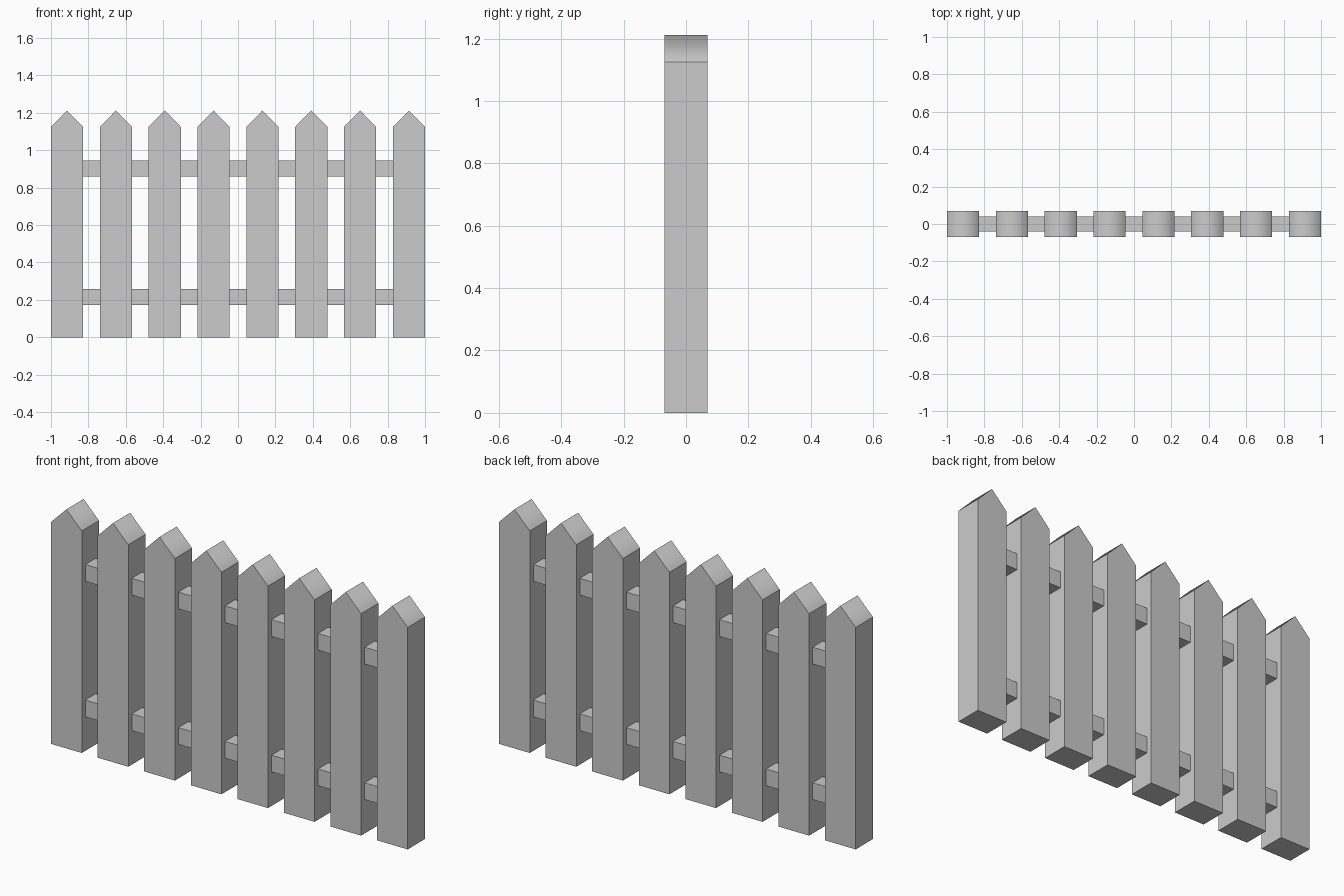
import bpy
import bmesh

if "Cube" in bpy.data.objects:
    bpy.data.objects.remove(bpy.data.objects["Cube"])

COUNT = 8
HALF_W, HALF_D = 0.086, 0.069
SHOULDER, PEAK = 1.125, 1.212


def add_object(name, bm, location):
    bmesh.ops.recalc_face_normals(bm, faces=bm.faces)
    mesh = bpy.data.meshes.new(name)
    bm.to_mesh(mesh)
    bm.free()
    obj = bpy.data.objects.new(name, mesh)
    obj.location = location
    bpy.context.collection.objects.link(obj)
    return obj


def picket(name, x):
    profile = [(-HALF_W, 0), (HALF_W, 0), (HALF_W, SHOULDER),
               (0, PEAK), (-HALF_W, SHOULDER)]
    bm = bmesh.new()
    front = bm.faces.new([bm.verts.new((px, -HALF_D, pz)) for px, pz in profile])
    ext = bmesh.ops.extrude_face_region(bm, geom=[front], use_keep_orig=True)
    moved = [g for g in ext["geom"] if isinstance(g, bmesh.types.BMVert)]
    bmesh.ops.translate(bm, verts=moved, vec=(0, 2 * HALF_D, 0))
    bmesh.ops.recalc_face_normals(bm, faces=bm.faces)
    # Softly shaded ridge on the pointed top, all other faces flat
    for face in bm.faces:
        face.normal_update()
        face.smooth = 0.3 < face.normal.z < 0.95
    return add_object(name, bm, (x, 0, 0))


def rail(name, z):
    bm = bmesh.new()
    bmesh.ops.create_cube(bm, size=1)
    bmesh.ops.scale(bm, verts=bm.verts, vec=(1.80, 0.082, 0.085))
    return add_object(name, bm, (0, 0, z))


# Pointed pickets
first = -1 + HALF_W
step = -2 * first / (COUNT - 1)
for i in range(COUNT):
    picket(f"picket_{i + 1}", first + i * step)

# Horizontal rails running through the pickets
rail("lower_rail", 0.215)
rail("upper_rail", 0.902)
